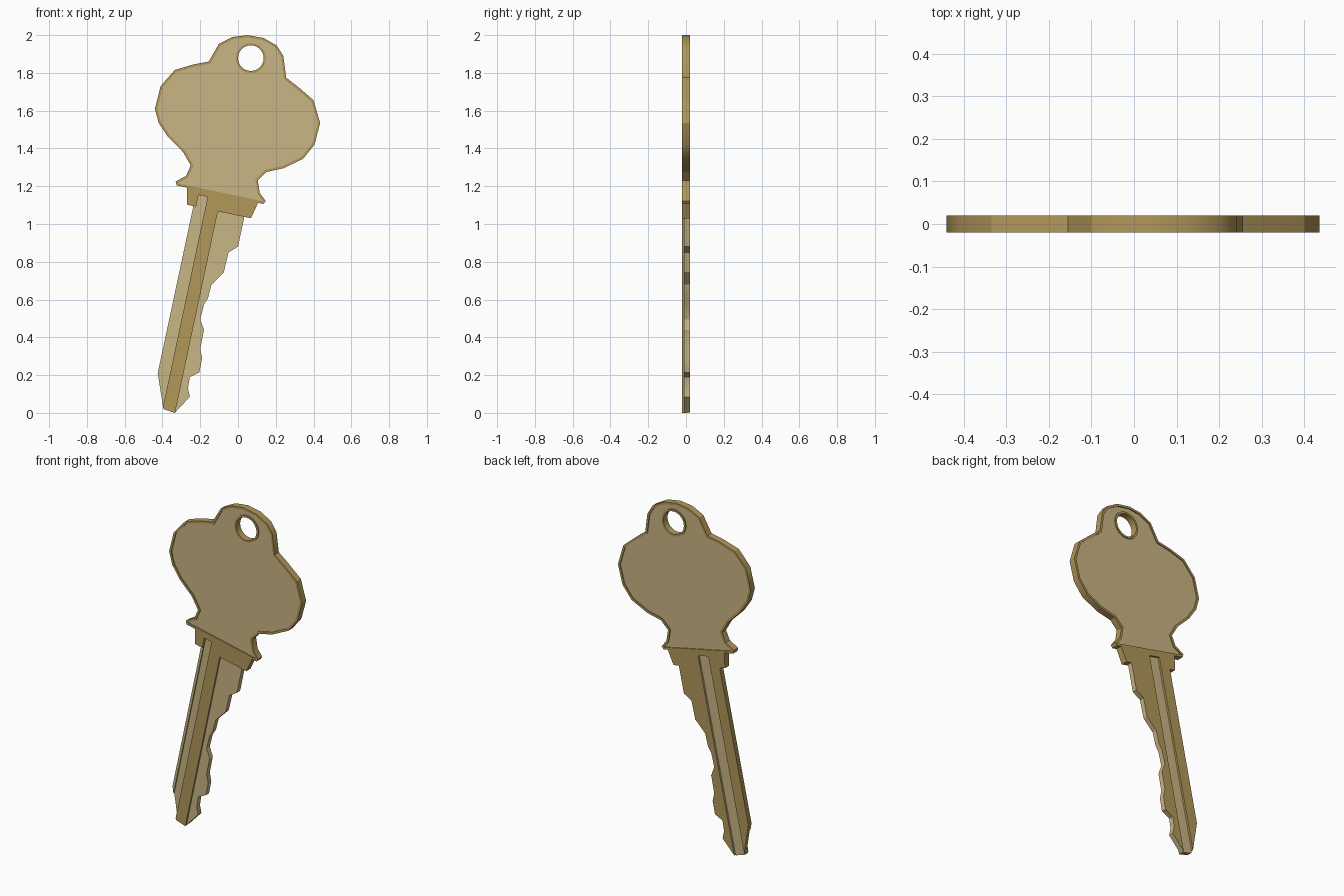
import bpy, bmesh, math
from mathutils import Vector

if "Cube" in bpy.data.objects:
    bpy.data.objects.remove(bpy.data.objects["Cube"])

def material(name, rgb):
    m = bpy.data.materials.new(name)
    m.diffuse_color = (*rgb, 1)
    m.use_nodes = True
    m.node_tree.nodes["Principled BSDF"].inputs["Base Color"].default_value = m.diffuse_color
    return m

MATS = [material("dark_brass", (0.44, 0.31, 0.10)),
        material("pale_brass", (0.59, 0.465, 0.23))]
DARK, PALE = 0, 1
TILT = math.radians(12)
ACROSS = Vector((math.cos(TILT), -math.sin(TILT)))   # across the blade
ALONG = Vector((math.sin(TILT), math.cos(TILT)))     # up the blade

def slab(name, loops, y0, y1, front=DARK, back=DARK, side=DARK):
    """Flat plate in the xz plane from outline loops (later loops are holes)."""
    bm = bmesh.new()
    rims = ([], [])
    for loop in loops:
        rows = [[bm.verts.new((p[0], y, p[1])) for p in loop] for y in (y0, y1)]
        n = len(loop)
        for i in range(n):
            j = (i + 1) % n
            bm.faces.new((rows[0][i], rows[0][j], rows[1][j], rows[1][i]))
            for rim, row in zip(rims, rows):
                rim.append(bm.edges.get((row[i], row[j])))
    for rim in rims:
        bmesh.ops.triangle_fill(bm, edges=rim, use_beauty=True)
    bmesh.ops.recalc_face_normals(bm, faces=bm.faces)
    for f in bm.faces:
        f.material_index = front if f.normal.y < -0.5 else back if f.normal.y > 0.5 else side
    mesh = bpy.data.meshes.new(name)
    bm.to_mesh(mesh)
    bm.free()
    for m in MATS:
        mesh.materials.append(m)
    ob = bpy.data.objects.new(name, mesh)
    bpy.context.collection.objects.link(ob)
    return ob

def inset(poly, d):
    """Mitred inward offset of a counter-clockwise outline."""
    out = []
    for i, p in enumerate(poly):
        a, b, c = Vector(poly[i - 1]), Vector(p), Vector(poly[(i + 1) % len(poly)])
        e, f = (b - a).normalized(), (c - b).normalized()
        n, m = Vector((-e.y, e.x)), Vector((-f.y, f.x))
        out.append(b + (n + m) * d / (1 + n.dot(m)))
    return out

def clip(poly, axis, limit, sign):
    """Keep the part of an outline where sign * (p.axis - limit) <= 0."""
    out = []
    for i, q in enumerate(poly):
        p, q = Vector(poly[i - 1]), Vector(q)
        dp, dq = sign * (p.dot(axis) - limit), sign * (q.dot(axis) - limit)
        if (dp < 0 < dq) or (dq < 0 < dp):
            out.append(p.lerp(q, dp / (dp - dq)))
        if dq <= 0:
            out.append(q)
    return out

def circle(cx, cz, r, n=24):
    return [(cx + r * math.cos(2 * math.pi * i / n), cz + r * math.sin(2 * math.pi * i / n))
            for i in range(n)]

# Bow: raised rim, recessed pale faces, raised ring round the hole
bow = [(0.05, 2.0), (-0.03, 1.99), (-0.10, 1.955), (-0.155, 1.86), (-0.235, 1.845),
       (-0.335, 1.815), (-0.41, 1.73), (-0.44, 1.61), (-0.42, 1.535), (-0.37, 1.46),
       (-0.29, 1.38), (-0.25, 1.31), (-0.275, 1.255), (-0.33, 1.225), (-0.325, 1.204),
       (0.135, 1.106), (0.146, 1.122), (0.115, 1.165), (0.105, 1.23), (0.15, 1.275),
       (0.24, 1.295), (0.345, 1.345), (0.405, 1.42), (0.435, 1.535), (0.40, 1.655),
       (0.325, 1.72), (0.255, 1.775), (0.24, 1.89), (0.205, 1.945), (0.135, 1.985)]
inner = inset(bow, 0.013)
ring = circle(0.068, 1.878, 0.08)
parts = [slab("bow_rim", [bow, inner], -0.02, 0.02),
         slab("bow_face", [inner, ring], -0.014, 0.014, PALE, PALE),
         slab("hole_ring", [ring, circle(0.068, 1.878, 0.068)], -0.02, 0.02)]

# Collar: tapered shoulder, notched where the grooves run up into it
collar = [(-0.511, 1.111), (-0.493, 1.022), (-0.444, 1.022), (-0.444, 1.085),
          (-0.326, 1.085), (-0.326, 1.022), (-0.147, 1.022), (-0.127, 1.111)]
parts.append(slab("collar", [[ACROSS * p + ALONG * v for p, v in collar]], -0.02, 0.02))

# Blade: one outline split lengthwise into strips of different depth
blade = [(-0.216, 1.19), (-0.425, 0.21), (-0.395, 0.02), (-0.335, 0.0), (-0.255, 0.085),
         (-0.265, 0.13), (-0.255, 0.19), (-0.205, 0.215), (-0.19, 0.29), (-0.20, 0.34),
         (-0.18, 0.44), (-0.20, 0.495), (-0.18, 0.575), (-0.16, 0.605), (-0.14, 0.68),
         (-0.075, 0.745), (-0.05, 0.85), (0.0, 0.88), (0.035, 1.045), (0.05, 1.13)]
strips = [("blade_spine", -1, -0.444, 1.022, -0.010, 0.02, PALE, DARK, DARK),
          ("blade_front_groove", -0.444, -0.395, 1.085, -0.003, 0.02, PALE, DARK, DARK),
          ("blade_ridge", -0.395, -0.326, 1.085, -0.02, 0.008, DARK, PALE, DARK),
          ("blade_teeth", -0.326, 1, 1.022, -0.010, 0.02, PALE, DARK, PALE)]
for name, lo, hi, top, y0, y1, front, back, side in strips:
    poly = clip(clip(clip(blade, ACROSS, lo, -1), ACROSS, hi, 1), ALONG, top, 1)
    parts.append(slab(name, [poly], y0, y1, front, back, side))

# Smooth the gently curving edges, keep corners sharp
for ob in parts:
    ob.select_set(True)
bpy.context.view_layer.objects.active = parts[0]
bpy.ops.object.shade_smooth_by_angle(angle=math.radians(30))
